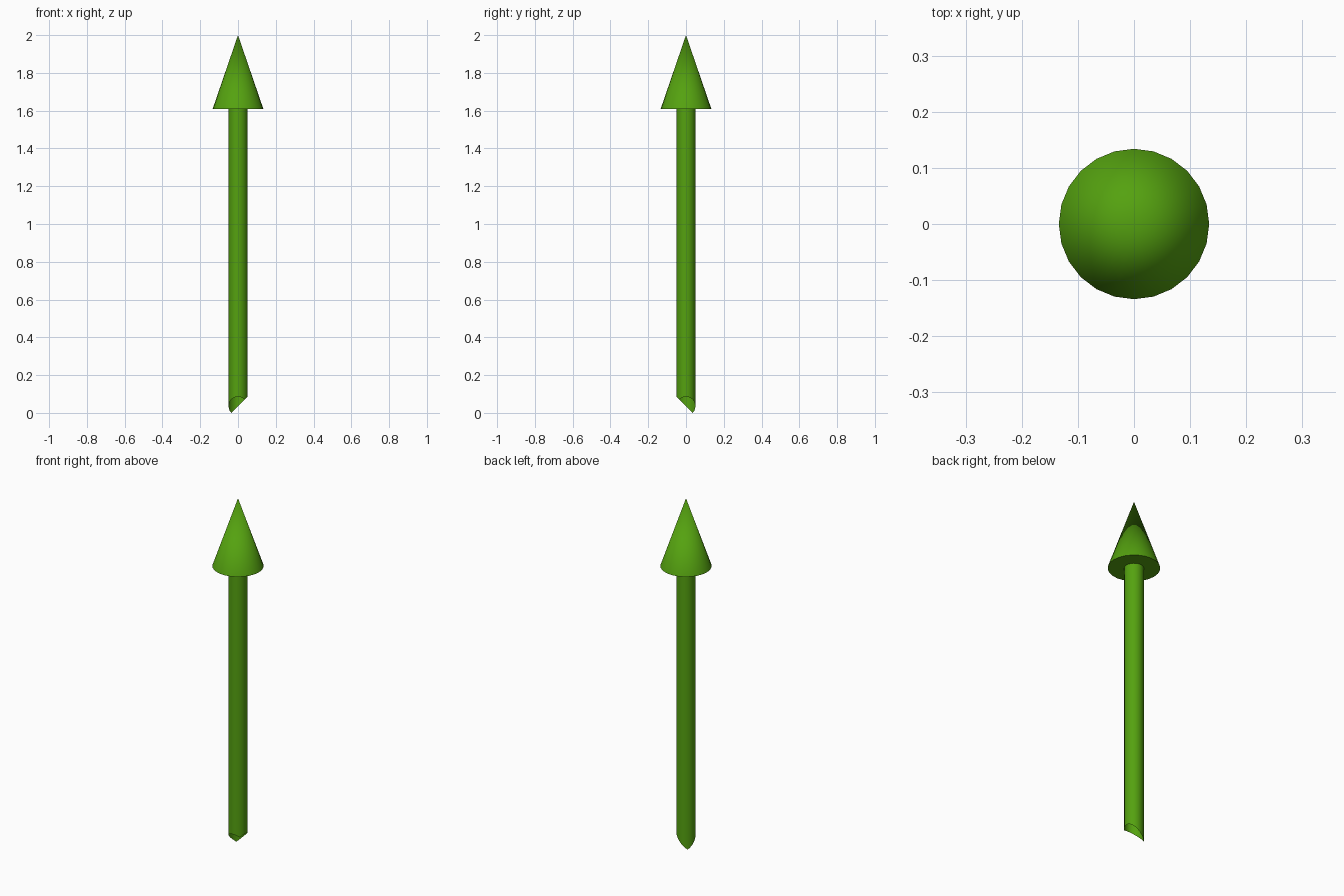
import bpy, bmesh, math
from mathutils import Matrix

if "Cube" in bpy.data.objects:
    bpy.data.objects.remove(bpy.data.objects["Cube"])

SIDES = 24
SHAFT_R, HEAD_R = 0.05, 0.134
HEAD_Z, TIP_Z = 1.61, 2.0

green = bpy.data.materials.new("green")
green.diffuse_color = (0.09, 0.36, 0.005, 1)
green.use_nodes = True
green.node_tree.nodes["Principled BSDF"].inputs["Base Color"].default_value = green.diffuse_color


def finish(bm, name):
    mesh = bpy.data.meshes.new(name)
    bm.to_mesh(mesh)
    bm.free()
    mesh.materials.append(green)
    obj = bpy.data.objects.new(name, mesh)
    bpy.context.collection.objects.link(obj)
    bpy.ops.object.select_all(action='DESELECT')
    obj.select_set(True)
    bpy.context.view_layer.objects.active = obj
    bpy.ops.object.shade_smooth_by_angle(angle=math.radians(35))
    return obj


def ring(bm, radius, z):
    return [bm.verts.new((radius * math.cos(a), radius * math.sin(a), z))
            for a in (2 * math.pi * i / SIDES for i in range(SIDES))]


# Shaft: open tube, mitred at the foot by two 45 degree planes
bm = bmesh.new()
bmesh.ops.create_cone(bm, cap_ends=False, segments=SIDES, radius1=SHAFT_R,
                      radius2=SHAFT_R, depth=HEAD_Z + 0.2,
                      matrix=Matrix.Translation((0, 0, (HEAD_Z - 0.2) / 2)))
miter = (0, 0, SHAFT_R * math.cos(math.pi / 4))
for normal in ((-1, 0, 1), (0, 1, 1)):
    bmesh.ops.bisect_plane(bm, geom=bm.verts[:] + bm.edges[:] + bm.faces[:],
                           dist=1e-5, plane_co=miter, plane_no=normal,
                           clear_inner=True)
finish(bm, "arrow_shaft")

# Head: cone with a flat collar reaching in to the shaft
bm = bmesh.new()
inner, outer = ring(bm, SHAFT_R, HEAD_Z), ring(bm, HEAD_R, HEAD_Z)
tip = bm.verts.new((0, 0, TIP_Z))
for i in range(SIDES):
    j = (i + 1) % SIDES
    bm.faces.new((outer[i], outer[j], tip))
    bm.faces.new((inner[i], inner[j], outer[j], outer[i]))
bmesh.ops.recalc_face_normals(bm, faces=bm.faces[:])
finish(bm, "arrow_head")
